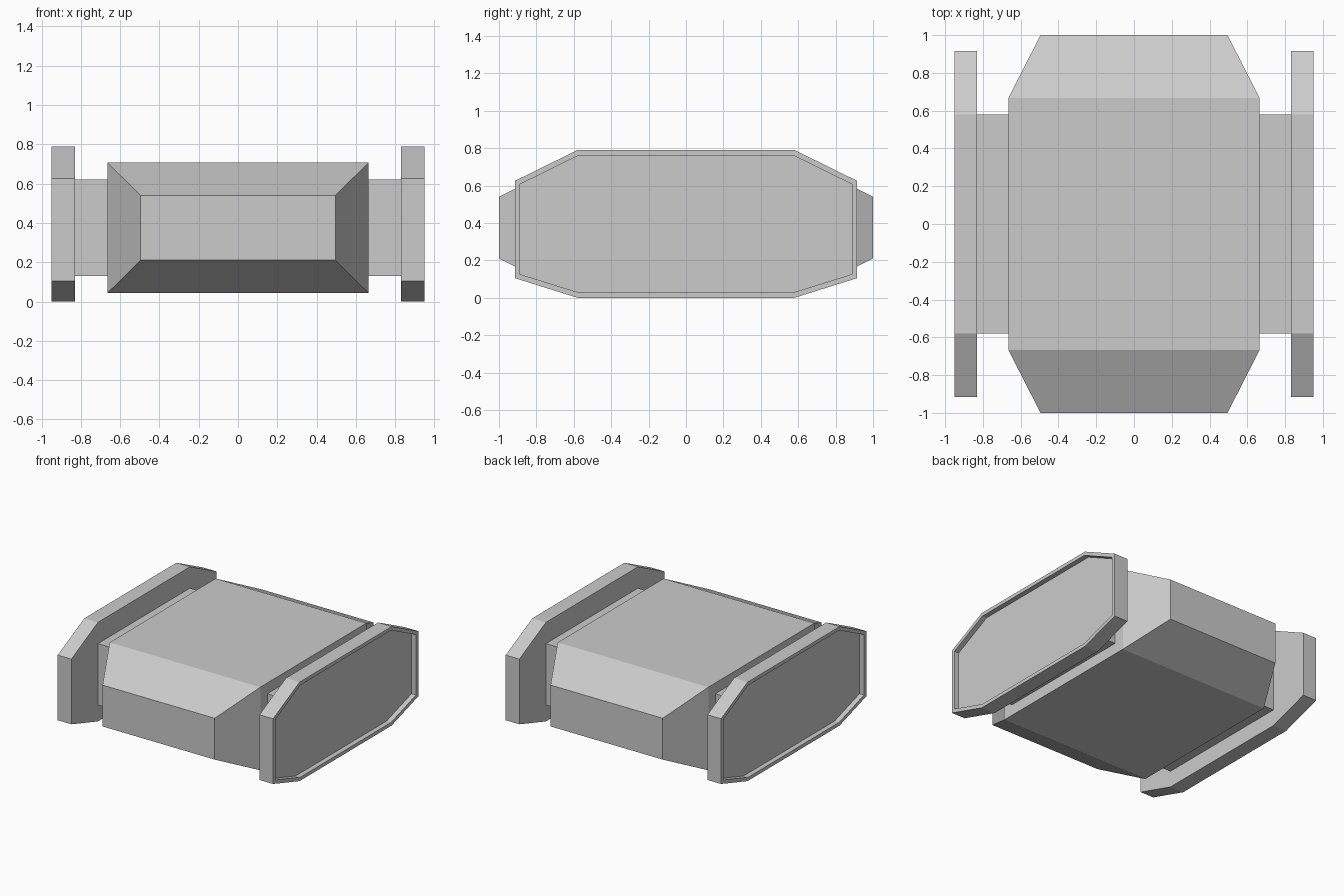
import bpy, bmesh

if "Cube" in bpy.data.objects:
    bpy.data.objects.remove(bpy.data.objects["Cube"])


def finish(name, bm):
    bmesh.ops.recalc_face_normals(bm, faces=bm.faces)
    mesh = bpy.data.meshes.new(name)
    bm.to_mesh(mesh)
    bm.free()
    obj = bpy.data.objects.new(name, mesh)
    bpy.context.collection.objects.link(obj)
    return obj


def loft(bm, rings):
    """Skin closed rings of points and cap both ends; returns the last cap."""
    loops = [[bm.verts.new(p) for p in ring] for ring in rings]
    n = len(loops[0])
    for a, b in zip(loops, loops[1:]):
        for i in range(n):
            bm.faces.new((a[i], a[(i + 1) % n], b[(i + 1) % n], b[i]))
    bm.faces.new(loops[0][::-1])
    return bm.faces.new(loops[-1])


def rect_y(y, hx, z0, z1):
    return [(-hx, y, z0), (hx, y, z0), (hx, y, z1), (-hx, y, z1)]


def rect_x(x, hy, z0, z1):
    return [(x, -hy, z0), (x, hy, z0), (x, hy, z1), (x, -hy, z1)]


def octagon(x, y_end, y_flat, z0, z1, z2, z3):
    half = [(y_flat, z0), (y_end, z1), (y_end, z2), (y_flat, z3)]
    return [(x, y, z) for y, z in half] + [(x, -y, z) for y, z in half[::-1]]


# Central hull: box tapering to smaller ends
bm = bmesh.new()
loft(bm, [rect_y(-1, 0.495, 0.21, 0.54), rect_y(-0.667, 0.665, 0.043, 0.707),
          rect_y(0.667, 0.665, 0.043, 0.707), rect_y(1, 0.495, 0.21, 0.54)])
finish("hull", bm)

for side, label in ((-1, "left"), (1, "right")):
    # Connector block between hull and side panel
    bm = bmesh.new()
    loft(bm, [rect_x(side * 0.665, 0.58, 0.13, 0.62),
              rect_x(side * 0.83, 0.58, 0.13, 0.62)])
    finish(label + "_connector", bm)

    # Eight-sided side panel with a raised rim around a recessed outer face
    outer = (0.915, 0.58, 0.0, 0.105, 0.625, 0.79)
    inner = (0.887, 0.573, 0.028, 0.126, 0.607, 0.762)
    bm = bmesh.new()
    loft(bm, [octagon(side * 0.83, *outer), octagon(side * 0.95, *outer),
              octagon(side * 0.95, *inner), octagon(side * 0.91, *inner)])
    finish(label + "_side_panel", bm)
